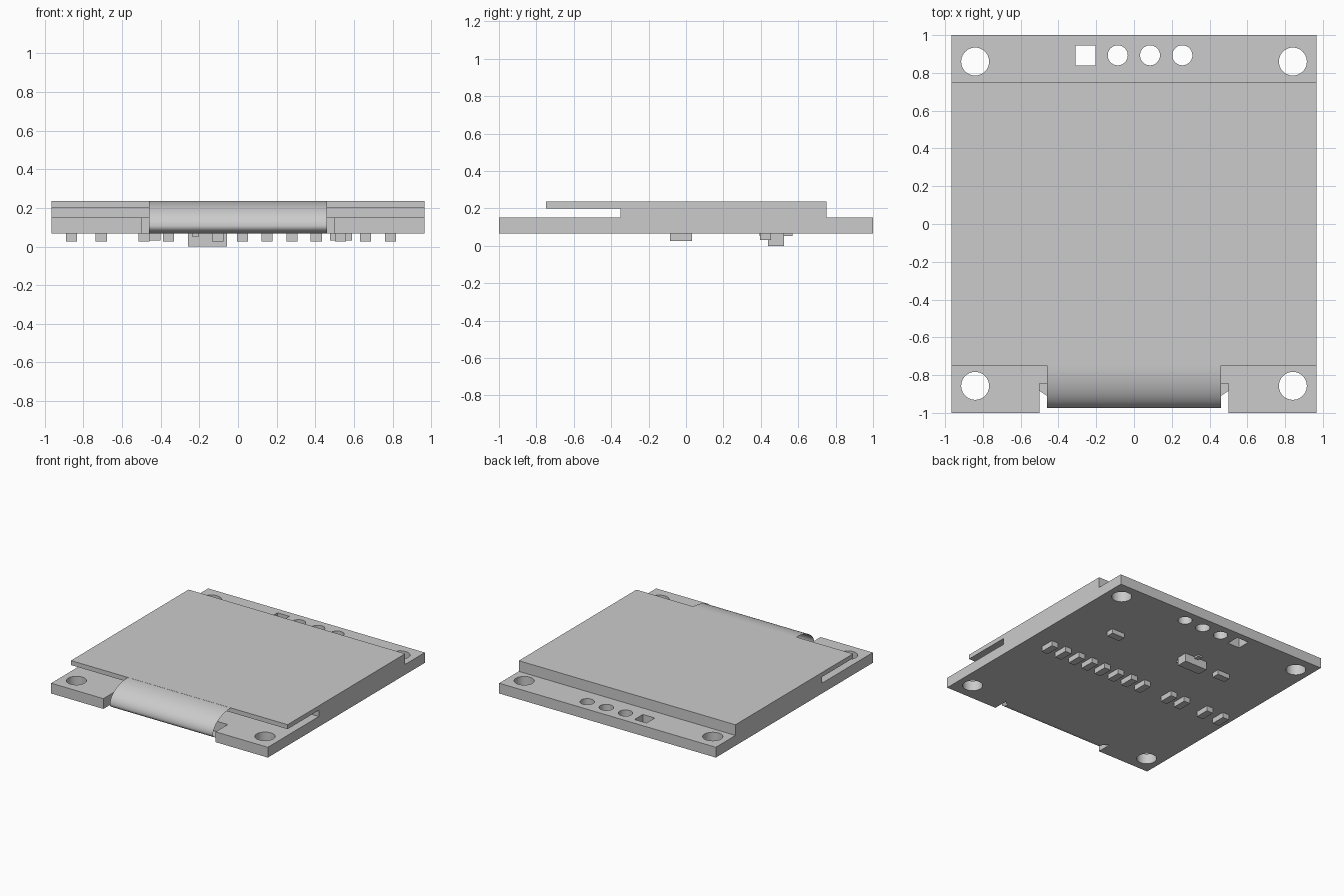
import bpy, bmesh, math

if "Cube" in bpy.data.objects:
    bpy.data.objects.remove(bpy.data.objects["Cube"])

grey = bpy.data.materials.new("plain_grey")
grey.diffuse_color = (0.6, 0.6, 0.6, 1)
grey.use_nodes = True
grey.node_tree.nodes["Principled BSDF"].inputs["Base Color"].default_value = grey.diffuse_color

W = 0.966                       # half width of the board
Z_BOT, Z_TOP = 0.067, 0.15      # board faces


def add_object(name, bm):
    me = bpy.data.meshes.new(name)
    bm.to_mesh(me)
    bm.free()
    me.materials.append(grey)
    ob = bpy.data.objects.new(name, me)
    bpy.context.collection.objects.link(ob)
    return ob


def box(name, x0, x1, y0, y1, z0, z1):
    bm = bmesh.new()
    bmesh.ops.create_cube(bm, size=1)
    for v in bm.verts:
        v.co.x = x0 if v.co.x < 0 else x1
        v.co.y = y0 if v.co.y < 0 else y1
        v.co.z = z0 if v.co.z < 0 else z1
    return add_object(name, bm)


def ring(cx, cy, r, n=40):
    return [(cx + r * math.cos(2 * math.pi * i / n),
             cy + r * math.sin(2 * math.pi * i / n)) for i in range(n)]


def plate(name, loops, z0, z1):
    """Flat plate: first loop is the outline, the rest are holes."""
    cu = bpy.data.curves.new(name, 'CURVE')
    cu.dimensions = '2D'
    cu.fill_mode = 'BOTH'
    cu.extrude = (z1 - z0) / 2
    for pts in loops:
        sp = cu.splines.new('POLY')
        sp.points.add(len(pts) - 1)
        for p, (x, y) in zip(sp.points, pts):
            p.co = (x, y, 0, 1)
        sp.use_cyclic_u = True
    tmp = bpy.data.objects.new(name + "_curve", cu)
    bpy.context.collection.objects.link(tmp)
    bpy.context.view_layer.update()
    me = bpy.data.meshes.new_from_object(
        tmp.evaluated_get(bpy.context.evaluated_depsgraph_get()))
    bpy.data.objects.remove(tmp)
    bm = bmesh.new()
    bm.from_mesh(me)
    for v in bm.verts:
        v.co.z += (z0 + z1) / 2
    bmesh.ops.remove_doubles(bm, verts=bm.verts, dist=1e-5)
    bmesh.ops.recalc_face_normals(bm, faces=bm.faces)
    for f in bm.faces:
        f.smooth = False
        f.material_index = 0
    return add_object(name, bm)


# Circuit board with front notch, mounting holes and pin holes
outline = [(-W, -1), (-0.5, -1), (-0.5, -0.845), (0.5, -0.845),
           (0.5, -1), (W, -1), (W, 1), (-W, 1)]
holes = [ring(sx * 0.841, y, 0.074) for sx in (-1, 1) for y in (0.86, -0.857)]
holes += [ring(x, 0.893, 0.053) for x in (-0.086, 0.085, 0.256)]
s, px, py = 0.053, -0.257, 0.893
holes.append([(px - s, py - s), (px + s, py - s), (px + s, py + s), (px - s, py + s)])
plate("circuit_board", [outline] + holes, Z_BOT, Z_TOP)

# Display: lower glass and longer, overhanging upper glass
box("lower_glass", -W, W, -0.35, 0.75, Z_TOP, 0.2)
box("upper_glass", -W, W, -0.748, 0.75, 0.2, 0.236)

# Flexible ribbon: thin sheet curling from the glass round to the underside
rib = []
N = 20
for i in range(N + 1):          # long sweep downwards
    a = math.pi / 2 * i / N
    rib.append((-0.748 - 0.227 * math.sin(a), 0.105 + 0.13 * math.cos(a)))
for i in range(1, 9):           # tight tuck underneath
    a = math.pi / 2 * i / 8
    rib.append((-0.91 - 0.065 * math.cos(a), 0.105 - 0.038 * math.sin(a)))
bm = bmesh.new()
rows = [[bm.verts.new((x, y, z)) for x in (-0.46, 0.46)] for y, z in rib]
for (a0, b0), (a1, b1) in zip(rows, rows[1:]):
    bm.faces.new((a0, a1, b1, b0)).smooth = True
a, b = rows[-1]                 # widened flat tail
tail = [bm.verts.new((x, y, Z_BOT)) for x, y in
        ((-0.5, -0.883), (-0.5, -0.845), (0.5, -0.845), (0.5, -0.883))]
bm.faces.new([a] + tail + [b])
add_object("flex_ribbon", bm)

# Row of small chips on the underside
for i, x in enumerate((-0.862, -0.708, -0.487, -0.36, -0.105, 0.023, 0.15,
                       0.28, 0.405, 0.53, 0.66, 0.79)):
    box(f"small_chip_{i + 1}", x - 0.029, x + 0.029, -0.086, 0.031, 0.025, Z_BOT)

# Two chips turned sideways
box("side_chip_left", -0.51, -0.4, 0.43, 0.49, 0.03, Z_BOT)
box("side_chip_right", 0.475, 0.59, 0.395, 0.455, 0.03, Z_BOT)

# Regulator with three leads
box("regulator", -0.26, -0.058, 0.438, 0.525, 0.0, Z_BOT)
for i, (x, y0, y1) in enumerate(((-0.22, 0.393, 0.438), (-0.1, 0.393, 0.438),
                                 (-0.16, 0.525, 0.57))):
    box(f"regulator_lead_{i + 1}", x - 0.018, x + 0.018, y0, y1, 0.053, Z_BOT)
